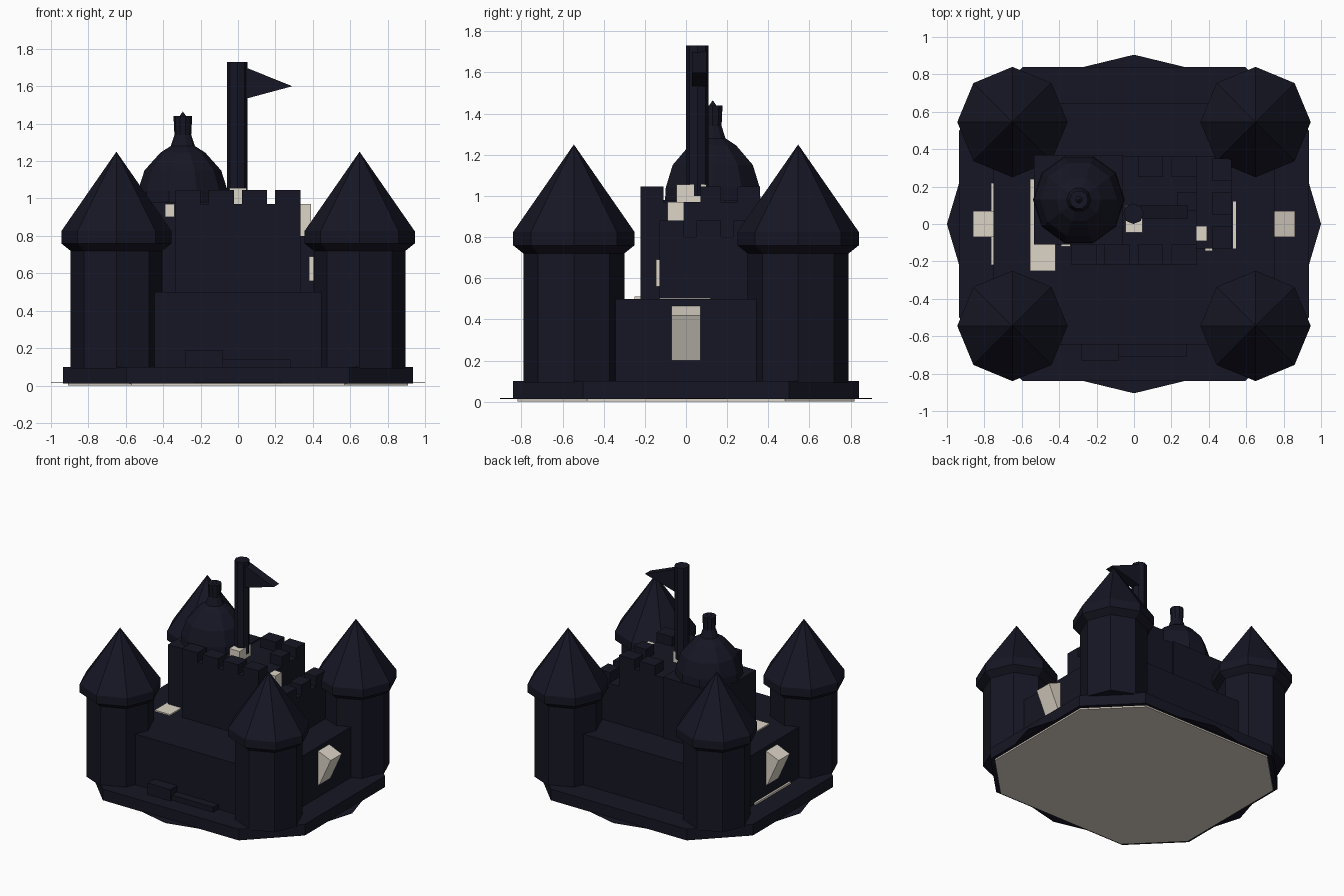
import bpy, bmesh, math

if "Cube" in bpy.data.objects:
    bpy.data.objects.remove(bpy.data.objects["Cube"])

def material(name, rgb):
    m = bpy.data.materials.new(name)
    m.diffuse_color = (*rgb, 1)
    m.use_nodes = True
    m.node_tree.nodes["Principled BSDF"].inputs["Base Color"].default_value = m.diffuse_color
    return m

DARK = material("dark_navy", (0.008, 0.008, 0.018))
CREAM = material("cream", (0.72, 0.66, 0.57))

def finish(name, bm, mat):
    bmesh.ops.recalc_face_normals(bm, faces=bm.faces)
    me = bpy.data.meshes.new(name)
    bm.to_mesh(me)
    bm.free()
    me.materials.append(mat)
    ob = bpy.data.objects.new(name, me)
    bpy.context.collection.objects.link(ob)
    return ob

def box(name, x0, x1, y0, y1, z0, z1, mat=DARK):
    bm = bmesh.new()
    bmesh.ops.create_cube(bm, size=1)
    for v in bm.verts:
        v.co = ((x0 + x1) / 2 + v.co.x * (x1 - x0),
                (y0 + y1) / 2 + v.co.y * (y1 - y0),
                (z0 + z1) / 2 + v.co.z * (z1 - z0))
    return finish(name, bm, mat)

def prism(name, pts, vec, mat=DARK):
    """Extrude a planar outline along a vector."""
    bm = bmesh.new()
    f = bm.faces.new([bm.verts.new(p) for p in pts])
    r = bmesh.ops.extrude_face_region(bm, geom=[f])
    vs = [g for g in r["geom"] if isinstance(g, bmesh.types.BMVert)]
    bmesh.ops.translate(bm, verts=vs, vec=vec)
    if f.is_valid and len([x for x in bm.faces if set(x.verts) == set(f.verts)]) == 0:
        bm.faces.new(f.verts)
    return finish(name, bm, mat)

def lathe(name, cx, cy, profile, n, mat=DARK):
    """Faceted turned shape from (radius, height) pairs."""
    bm = bmesh.new()
    rings = []
    for r, z in profile:
        rings.append([bm.verts.new((cx + r * math.cos(2 * math.pi * i / n),
                                    cy + r * math.sin(2 * math.pi * i / n), z))
                      for i in range(n)])
    for a, b in zip(rings, rings[1:]):
        for i in range(n):
            j = (i + 1) % n
            bm.faces.new((a[i], a[j], b[j], b[i]))
    bm.faces.new(rings[0])
    bm.faces.new(rings[-1])
    bmesh.ops.remove_doubles(bm, verts=bm.verts, dist=0.0005)
    return finish(name, bm, mat)

def chamfered(hx, hy, c, z):
    return [(hx - c, -hy, z), (hx, -hy + c, z), (hx, hy - c, z), (hx - c, hy, z),
            (-hx + c, hy, z), (-hx, hy - c, z), (-hx, -hy + c, z), (-hx + c, -hy, z)]

# Base: felt pad, plinth and thin twelve-sided sheet
prism("felt_pad", chamfered(0.91, 0.82, 0.34, 0), (0, 0, 0.014), CREAM)
prism("plinth", chamfered(0.935, 0.84, 0.34, 0.012), (0, 0, 0.088))
prism("base_sheet", [(math.cos(k * math.pi / 6), 0.905 * math.sin(k * math.pi / 6), 0.014)
                     for k in range(12)], (0, 0, 0.003))

# Curtain wall block
box("curtain_wall", -0.75, 0.75, -0.645, 0.645, 0.09, 0.5)

# Corner towers with conical roofs
for sx, side in ((-1, "left"), (1, "right")):
    for sy, end in ((-1, "front"), (1, "back")):
        cx, cy = sx * 0.65, sy * 0.545
        lathe(f"tower_{end}_{side}", cx, cy, [(0.245, 0.09), (0.245, 0.74)], 8)
        lathe(f"tower_roof_{end}_{side}", cx, cy,
              [(0.245, 0.72), (0.295, 0.76), (0.295, 0.825), (0.0001, 1.25)], 8)

# Wedge-shaped side bays
for s, side in ((-1, "left"), (1, "right")):
    prism(f"side_bay_{side}", [(s * 0.74, -0.07, 0.2), (s * 0.76, -0.07, 0.2),
                               (s * 0.86, -0.07, 0.42), (s * 0.74, -0.07, 0.47)],
          (0, 0.14, 0), CREAM)
box("left_wall_strip", -0.765, -0.745, -0.22, 0.22, 0.1, 0.115, CREAM)

# Keep with battlements
box("keep", -0.335, 0.335, -0.22, 0.36, 0.49, 0.97)
for i in range(4):
    x = -0.335 + i * 0.178
    box(f"front_merlon_{i}", x, x + 0.135, -0.22, -0.11, 0.96, 1.045)
    if i > 1:
        box(f"back_merlon_{i}", x, x + 0.135, 0.25, 0.36, 0.96, 1.045)
box("side_merlon", 0.23, 0.335, 0.07, 0.17, 0.96, 1.045)

# Lower annex beside the keep
box("annex", 0.33, 0.52, -0.13, 0.36, 0.49, 0.8)
for i in range(3):
    y = -0.13 + i * 0.18
    box(f"annex_merlon_{i}", 0.42, 0.52, y, y + 0.12, 0.79, 0.88)
box("chimney", 0.33, 0.39, -0.09, -0.01, 0.5, 0.97, CREAM)
box("annex_panel", 0.38, 0.42, -0.145, -0.12, 0.56, 0.69, CREAM)
box("annex_strip", 0.53, 0.545, -0.13, 0.12, 0.49, 0.505, CREAM)

# Domed tower
box("dome_tower", -0.535, -0.06, -0.11, 0.37, 0.49, 0.98)
box("left_terrace", -0.555, -0.42, -0.25, -0.11, 0.49, 0.51, CREAM)
box("left_strip", -0.555, -0.535, -0.11, 0.24, 0.49, 0.51, CREAM)
box("dome_bracket", -0.39, -0.34, -0.12, -0.08, 0.9, 0.97, CREAM)
lathe("dome", -0.295, 0.13,
      [(0.245, 0.96), (0.24, 1.04), (0.205, 1.15), (0.12, 1.245), (0.065, 1.28),
       (0.045, 1.34), (0.05, 1.44), (0.018, 1.44), (0.0001, 1.465)], 10)

# Flag
box("flag_socket", -0.045, 0.045, -0.045, 0.1, 0.96, 1.055, CREAM)
lathe("flag_pole", -0.003, 0.055, [(0.055, 1.0), (0.055, 1.73)], 8)
prism("flag", [(0.03, 0.03, 1.53), (0.29, 0.03, 1.6), (0.03, 0.03, 1.705)], (0, 0.07, 0))

# Front step and rail
box("front_step", -0.28, -0.08, -0.73, -0.64, 0.09, 0.19)
box("front_rail", -0.08, 0.28, -0.71, -0.64, 0.09, 0.14)
